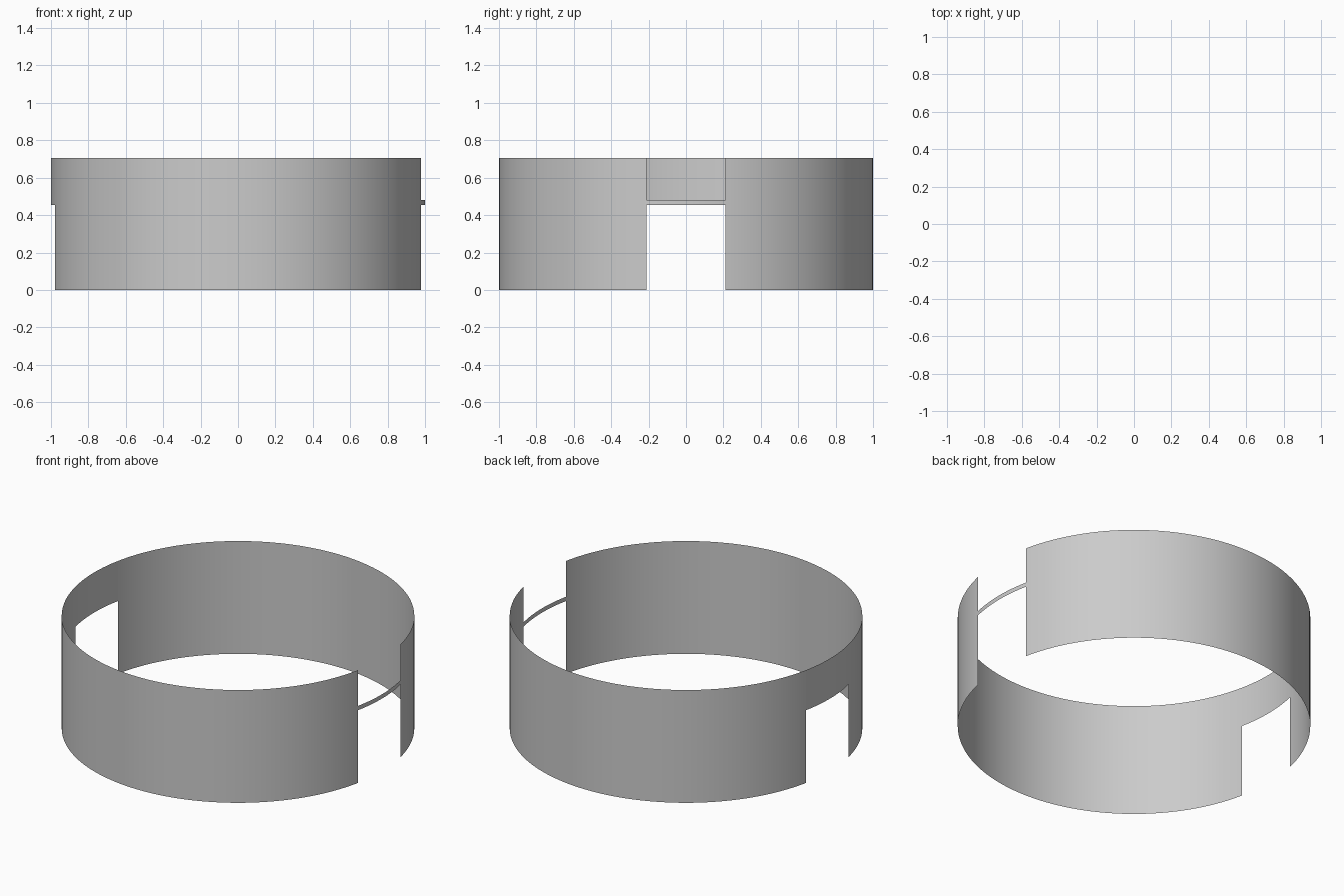
import bpy, bmesh, math

if "Cube" in bpy.data.objects:
    bpy.data.objects.remove(bpy.data.objects["Cube"])

RADIUS, HEIGHT = 1.0, 0.706
DOOR_TOP, STRIP_TOP = 0.455, 0.482
GAP = math.asin(0.21)  # half angle of each opening


def arc_wall(name, start, end, z0, z1, steps):
    """Thin curved sheet between two angles, facing outwards."""
    bm = bmesh.new()
    columns = []
    for i in range(steps + 1):
        a = start + (end - start) * i / steps
        x, y = RADIUS * math.cos(a), RADIUS * math.sin(a)
        columns.append((bm.verts.new((x, y, z0)), bm.verts.new((x, y, z1))))
    for (a0, a1), (b0, b1) in zip(columns, columns[1:]):
        bm.faces.new((a0, b0, b1, a1)).smooth = True
    mesh = bpy.data.meshes.new(name)
    bm.to_mesh(mesh)
    bm.free()
    obj = bpy.data.objects.new(name, mesh)
    bpy.context.collection.objects.link(obj)
    return obj


# Two full-height curved walls
arc_wall("back_wall", GAP, math.pi - GAP, 0, HEIGHT, 96)
arc_wall("front_wall", math.pi + GAP, 2 * math.pi - GAP, 0, HEIGHT, 96)

# Wall above the left opening
arc_wall("left_lintel", math.pi - GAP, math.pi + GAP, DOOR_TOP, HEIGHT, 16)

# Narrow strip bridging the right opening
arc_wall("right_strip", -GAP, GAP, DOOR_TOP, STRIP_TOP, 16)
